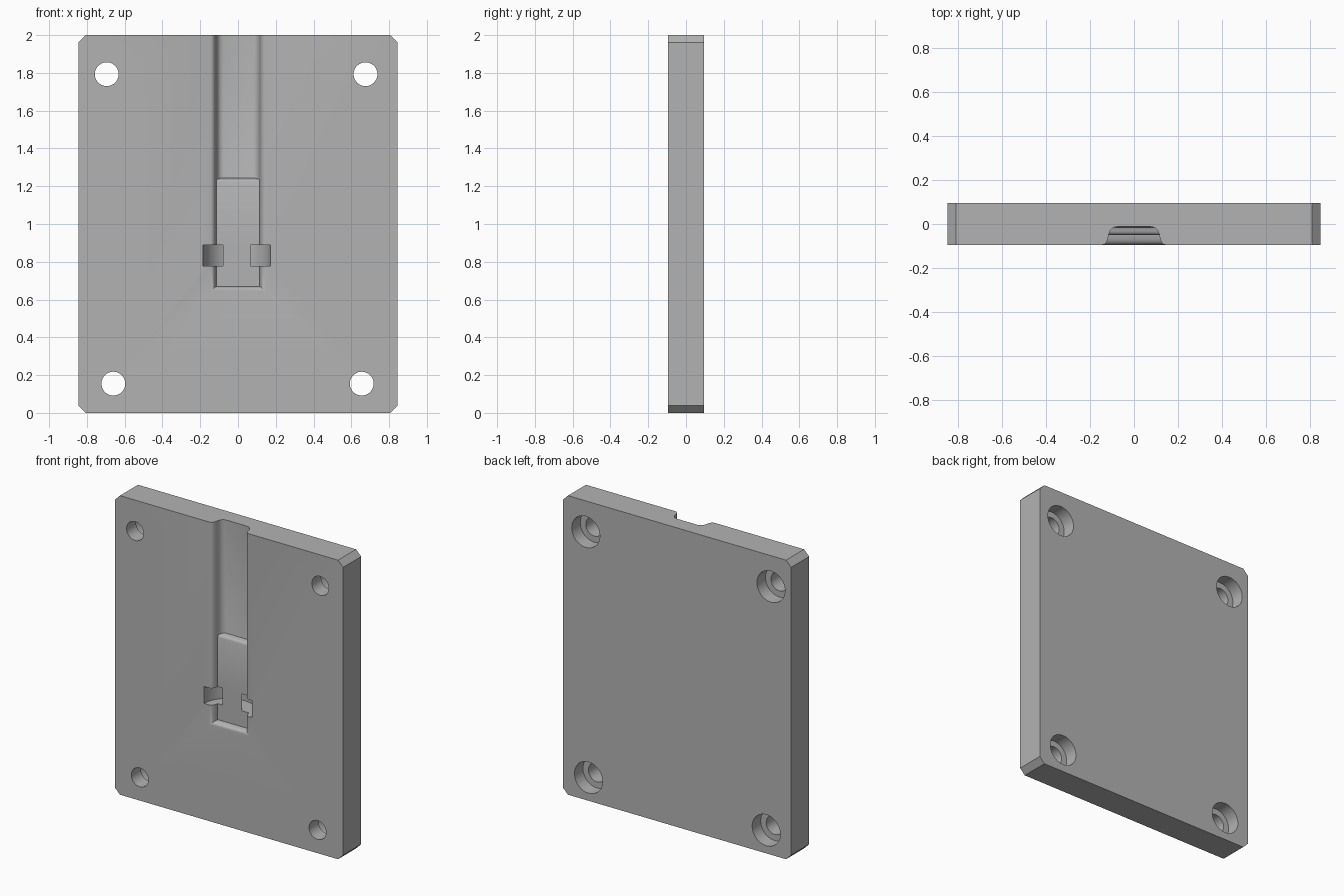
import bpy
import bmesh
from math import sin, cos, pi, radians

cube = bpy.data.objects.get("Cube")
if cube:
    bpy.data.objects.remove(cube, do_unlink=True)

grey = bpy.data.materials.new("plain grey")
grey.use_nodes = True
colour = (0.45, 0.45, 0.45, 1)
grey.diffuse_color = colour
grey.node_tree.nodes["Principled BSDF"].inputs["Base Color"].default_value = colour


def loft(name, rings):
    """Closed solid through a list of matching point rings."""
    bm = bmesh.new()
    rows = [[bm.verts.new(p) for p in ring] for ring in rings]
    n = len(rows[0])
    for a, b in zip(rows, rows[1:]):
        for i in range(n):
            j = (i + 1) % n
            bm.faces.new((a[i], a[j], b[j], b[i]))
    bm.faces.new(rows[0])
    bm.faces.new(rows[-1])
    bmesh.ops.recalc_face_normals(bm, faces=bm.faces)
    mesh = bpy.data.meshes.new(name)
    bm.to_mesh(mesh)
    bm.free()
    mesh.materials.append(grey)
    obj = bpy.data.objects.new(name, mesh)
    bpy.context.collection.objects.link(obj)
    return obj


def circle(x, y, z, r, n=48):
    return [(x + r * cos(2 * pi * i / n), y, z + r * sin(2 * pi * i / n)) for i in range(n)]


# Plate with chamfered corners
W, H, T, C = 0.845, 2.0, 0.095, 0.038
outline = [(-W + C, 0), (W - C, 0), (W, C), (W, H - C),
           (W - C, H), (-W + C, H), (-W, H - C), (-W, C)]
plate = loft("mounting_plate", [[(x, y, z) for x, z in outline] for y in (-T, T)])
cutters = []

# Cable channel: half width and lower end at each depth, stepping at the pocket floor
layers = [(-0.12, 0.146, 0.645), (-0.095, 0.145, 0.646), (-0.092, 0.135, 0.654),
          (-0.085, 0.127, 0.661), (-0.073, 0.120, 0.667), (-0.05, 0.115, 0.67),
          (-0.05, 0.115, 1.222), (-0.047, 0.114, 1.230), (-0.04, 0.112, 1.236),
          (-0.03, 0.108, 1.238), (-0.021, 0.100, 1.240), (-0.015, 0.089, 1.244),
          (-0.012, 0.075, 1.252)]
cutters.append(loft("channel_cutter", [
    [(-w, y, z), (w, y, z), (w, y, H + 0.1), (-w, y, H + 0.1)] for y, w, z in layers]))

# Curved tie slot passing behind the pocket floor
N = 40
arc = [(cos(pi * i / N), sin(pi * i / N)) for i in range(N + 1)]
slot = [(0.178 * c, 0.178 * s) for c, s in arc] + [(0.088 * c, 0.088 * s) for c, s in reversed(arc)]
cutters.append(loft("tie_slot_cutter", [
    [(x - 0.007, y - 0.1, z) for x, y in slot] for z in (0.777, 0.89)]))

# Counterbored screw holes
for x, z in [(-0.695, 1.793), (0.675, 1.793), (-0.66, 0.155), (0.655, 0.155)]:
    cutters.append(loft("screw_hole_cutter", [
        circle(x, y, z, r) for y, r in [(-0.15, 0.063), (0.005, 0.063), (0.005, 0.104), (0.15, 0.104)]]))

# Cut everything out of the plate
for cutter in cutters:
    cutter.hide_render = True
    mod = plate.modifiers.new("cut", "BOOLEAN")
    mod.operation = "DIFFERENCE"
    mod.solver = "EXACT"
    mod.object = cutter
bpy.context.view_layer.update()
result = bpy.data.meshes.new_from_object(plate.evaluated_get(bpy.context.evaluated_depsgraph_get()))
plate.modifiers.clear()
plate.data = result
for cutter in cutters:
    bpy.data.objects.remove(cutter, do_unlink=True)

# Smooth the rounded walls, keep the edges sharp
bpy.ops.object.select_all(action="DESELECT")
plate.select_set(True)
bpy.context.view_layer.objects.active = plate
bpy.ops.object.shade_smooth_by_angle(angle=radians(32))
